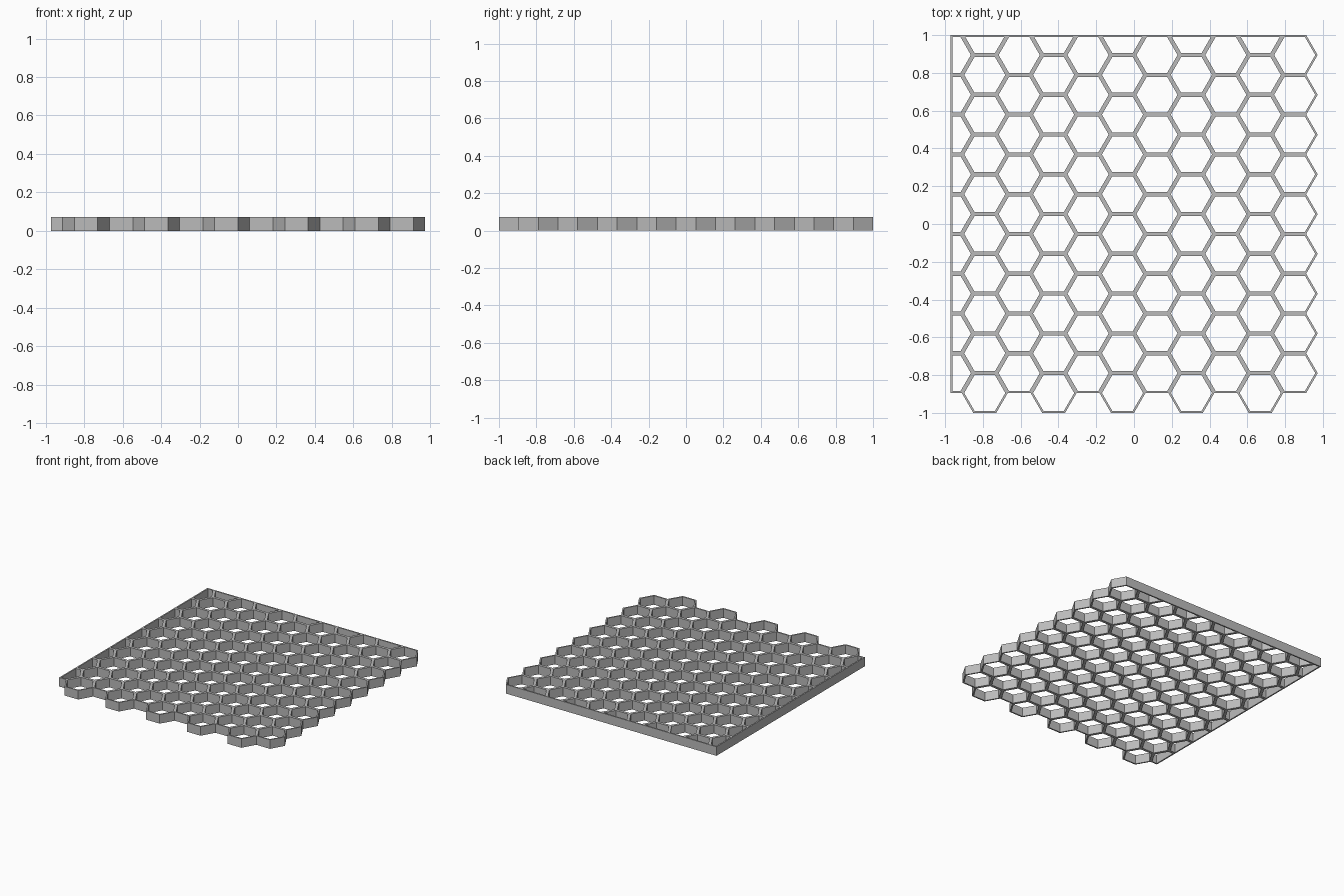
import bpy, bmesh, math

if "Cube" in bpy.data.objects:
    bpy.data.objects.remove(bpy.data.objects["Cube"])

PITCH = 2 / 9.5                 # cell height, flat to flat
R = PITCH / math.sqrt(3)        # cell corner radius
HEIGHT = 0.073
WALL = 0.011                    # wall thickness inside each cell
LEFT, BACK = -8 * R, 1.0        # straight sides that cut the cells
COLUMNS, ROWS = 11, 10

grey = bpy.data.materials.new("mid grey")
grey.diffuse_color = (0.5, 0.5, 0.5, 1)
grey.use_nodes = True
grey.node_tree.nodes["Principled BSDF"].inputs["Base Color"].default_value = grey.diffuse_color

# Flat honeycomb of cells, alternate columns dropped half a cell
bm = bmesh.new()
for col in range(COLUMNS):
    cx = LEFT + 1.5 * R * col
    for row in range(ROWS):
        cy = BACK - PITCH * (row + (0 if col % 2 else 0.5))
        if cy - PITCH / 2 < -1.001:
            continue
        corners = [(cx + R * math.cos(math.radians(60 * k)),
                    cy + R * math.sin(math.radians(60 * k)), HEIGHT) for k in range(6)]
        bm.faces.new([bm.verts.new(c) for c in corners])

# Trim the left and back sides straight
for point, normal in (((LEFT, 0, 0), (-1, 0, 0)), ((0, BACK, 0), (0, 1, 0))):
    bmesh.ops.bisect_plane(bm, geom=bm.verts[:] + bm.edges[:] + bm.faces[:], dist=1e-5,
                           plane_co=point, plane_no=normal, clear_outer=True)

# Open each cell, then join neighbouring walls
cells = bm.faces[:]
bmesh.ops.inset_individual(bm, faces=cells, thickness=WALL, use_even_offset=True)
bmesh.ops.delete(bm, geom=cells, context='FACES')
bmesh.ops.remove_doubles(bm, verts=bm.verts[:], dist=1e-4)

# Pull the walls down to the ground
low = bmesh.ops.extrude_face_region(bm, geom=bm.faces[:], use_keep_orig=True)
for v in low["geom"]:
    if isinstance(v, bmesh.types.BMVert):
        v.co.z = 0
bmesh.ops.recalc_face_normals(bm, faces=bm.faces[:])

mesh = bpy.data.meshes.new("honeycomb_panel")
bm.to_mesh(mesh)
bm.free()
mesh.materials.append(grey)
panel = bpy.data.objects.new("honeycomb_panel", mesh)
bpy.context.collection.objects.link(panel)
